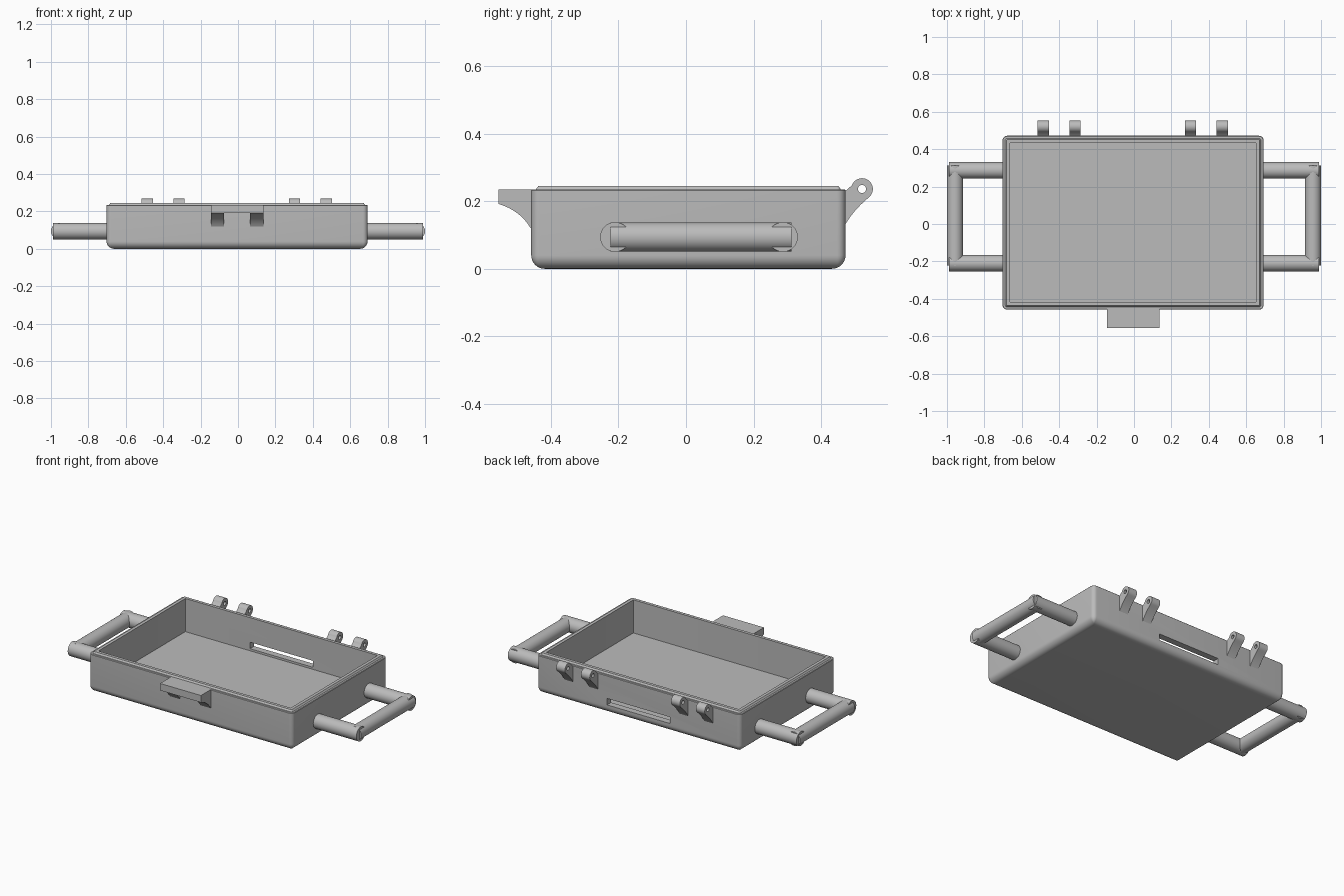
import bpy, bmesh, math
from mathutils import Matrix, Vector

cube = bpy.data.objects.get("Cube")
if cube:
    bpy.data.objects.remove(cube, do_unlink=True)

grey = bpy.data.materials.new("plain grey")
grey.use_nodes = True
colour = (0.5, 0.5, 0.5, 1)
grey.diffuse_color = colour
grey.node_tree.nodes["Principled BSDF"].inputs["Base Color"].default_value = colour


def make(name, bm):
    bmesh.ops.recalc_face_normals(bm, faces=bm.faces)
    mesh = bpy.data.meshes.new(name)
    bm.to_mesh(mesh)
    bm.free()
    mesh.materials.append(grey)
    ob = bpy.data.objects.new(name, mesh)
    bpy.context.collection.objects.link(ob)
    return ob


def box(name, lo, hi):
    bm = bmesh.new()
    lo, hi = Vector(lo), Vector(hi)
    bmesh.ops.create_cube(bm, size=1, matrix=Matrix.Translation((lo + hi) / 2)
                          @ Matrix.Diagonal((*(hi - lo), 1)))
    return make(name, bm)


def rod(name, a, b, radius, sides=48):
    a, b = Vector(a), Vector(b)
    bm = bmesh.new()
    turn = (b - a).to_track_quat('Z', 'Y').to_matrix().to_4x4()
    bmesh.ops.create_cone(bm, cap_ends=True, segments=sides, radius1=radius, radius2=radius,
                          depth=(b - a).length, matrix=Matrix.Translation((a + b) / 2) @ turn)
    return make(name, bm)


def plate(name, outline, x0, x1):
    """Extrude a (y, z) outline along x."""
    bm = bmesh.new()
    face = bm.faces.new([bm.verts.new((x0, y, z)) for y, z in outline])
    ext = bmesh.ops.extrude_face_region(bm, geom=[face])["geom"]
    bmesh.ops.translate(bm, vec=(x1 - x0, 0, 0),
                        verts=[v for v in ext if isinstance(v, bmesh.types.BMVert)])
    return make(name, bm)


def cut(target, cutter):
    mod = target.modifiers.new("cut", 'BOOLEAN')
    mod.operation, mod.solver, mod.object = 'DIFFERENCE', 'EXACT', cutter
    bpy.context.view_layer.objects.active = target
    bpy.ops.object.modifier_apply(modifier=mod.name)
    bpy.data.objects.remove(cutter, do_unlink=True)


def curve(p, q, r, n=12):
    """Points on a quadratic curve from p to r, pulled towards q."""
    p, q, r = Vector(p), Vector(q), Vector(r)
    return [tuple(p * (1 - t) ** 2 + q * 2 * t * (1 - t) + r * t * t)
            for t in (i / n for i in range(n + 1))]


# Tray shell: rounded rectangles lofted through (inset, height) steps
CX, CY, HX, HY, CORNER = -0.005, 0.007, 0.698, 0.465, 0.025


def ring(bm, inset, z):
    r = max(CORNER - inset, 0.002)
    verts = []
    for k, (sx, sy) in enumerate(((1, 1), (-1, 1), (-1, -1), (1, -1))):
        for i in range(7):
            a = math.radians(90 * k + 15 * i)
            verts.append(bm.verts.new((CX + sx * (HX - inset - r) + r * math.cos(a),
                                       CY + sy * (HY - inset - r) + r * math.sin(a), z)))
    return verts


ROUND = 0.04
steps = [(ROUND * (1 - math.sin(a)), ROUND * (1 - math.cos(a)))
         for a in (math.radians(11.25 * i) for i in range(9))]
steps += [(0, 0.232), (0.003, 0.235), (0.014, 0.235), (0.021, 0.245), (0.04, 0.245), (0.04, 0.04)]
bm = bmesh.new()
rings = [ring(bm, *s) for s in steps]
for a, b in zip(rings, rings[1:]):
    for i in range(len(a)):
        j = (i + 1) % len(a)
        bm.faces.new((a[i], a[j], b[j], b[i]))
bm.faces.new(rings[0])
bm.faces.new(rings[-1])
tray = make("tray", bm)

# Slot through the back wall
cut(tray, box("slot_cutter", (-0.22, 0.40, 0.053), (0.21, 0.52, 0.093)))

# Front latch ledge with two curved brackets under it
box("latch_ledge", (-0.145, -0.555, 0.192), (0.135, -0.45, 0.235))
under = curve((-0.555, 0.192), (-0.49, 0.172), (-0.46, 0.12)) + [(-0.45, 0.12), (-0.45, 0.192)]
for side, x in (("right", -0.145), ("left", 0.065)):
    plate(side + "_latch_bracket", under, x, x + 0.07)

# Back hinge knuckles
EY, EZ, ER = 0.521, 0.236, 0.032
eye = [(EY + ER * math.cos(a), EZ + ER * math.sin(a))
       for a in (math.radians(-50 + 10 * i) for i in range(22))]
web = curve((0.46, 0.11), (0.488, 0.168), eye[0])
hinge = web + eye[1:] + [(0.474, 0.232), (0.46, 0.232)]
for i, x in enumerate((-0.485, -0.315, 0.302, 0.472)):
    knuckle = plate("hinge_knuckle_%d" % (i + 1), hinge, x - 0.03, x + 0.03)
    cut(knuckle, rod("pin_cutter", (x - 0.1, EY, EZ), (x + 0.1, EY, EZ), 0.012, 24))

# Side handles
for side, s in (("right", -1), ("left", 1)):
    for end, y in (("front", -0.21), ("back", 0.287)):
        rod("%s_%s_handle_arm" % (side, end), (s * 0.68, y, 0.094), (s * 0.988, y, 0.094), 0.044)
    rod(side + "_handle_grip", (s * 0.957, -0.223, 0.094), (s * 0.957, 0.312, 0.094), 0.043)

# Smooth the curved faces and keep the edges crisp
bpy.ops.object.select_all(action='DESELECT')
for ob in bpy.context.collection.objects:
    if ob.type == 'MESH':
        ob.select_set(True)
        bpy.context.view_layer.objects.active = ob
bpy.ops.object.shade_smooth_by_angle(angle=math.radians(30))
